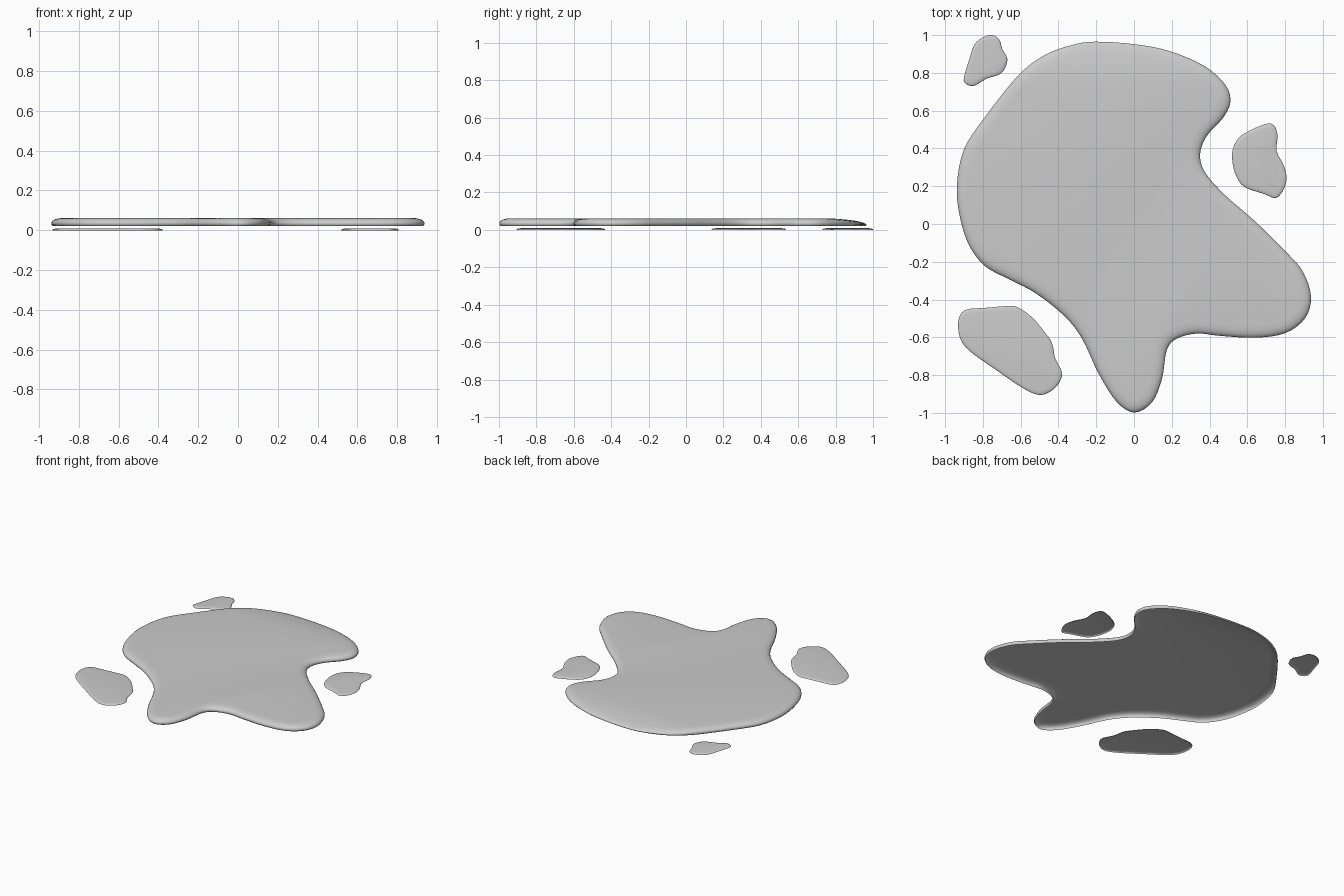
import bpy, bmesh, math
from mathutils import Vector

if "Cube" in bpy.data.objects:
    bpy.data.objects.remove(bpy.data.objects["Cube"])

MAIN = [(-.21, .965), (0, .952), (.19, .915), (.375, .835), (.485, .735), (.51, .645),
        (.47, .56), (.385, .465), (.35, .37), (.375, .275), (.48, .155), (.64, .015),
        (.80, -.143), (.893, -.25), (.937, -.385), (.905, -.5), (.80, -.578), (.64, -.602),
        (.455, -.592), (.333, -.58), (.227, -.607), (.174, -.667), (.148, -.82),
        (.095, -.945), (0, -.998), (-.095, -.938), (-.19, -.787), (-.275, -.607),
        (-.37, -.486), (-.523, -.365), (-.655, -.296), (-.79, -.222), (-.877, -.105),
        (-.925, .053), (-.937, .21), (-.90, .396), (-.79, .565), (-.613, .787),
        (-.475, .893), (-.338, .945)]
BACK_DROP = [(-.75, 1.0), (-.713, .977), (-.697, .925), (-.67, .872), (-.69, .813),
             (-.724, .787), (-.78, .77), (-.85, .73), (-.893, .745), (-.9, .777),
             (-.872, .872), (-.845, .95), (-.80, .988)]
RIGHT_DROP = [(.692, .528), (.74, .523), (.76, .47), (.755, .386), (.792, .312),
              (.808, .238), (.787, .174), (.75, .137), (.692, .158), (.586, .195),
              (.544, .248), (.523, .317), (.523, .396), (.57, .47)]
FRONT_DROP = [(-.68, -.435), (-.623, -.438), (-.544, -.49), (-.47, -.576), (-.433, -.634),
              (-.417, -.713), (-.38, -.79), (-.407, -.856), (-.465, -.898), (-.518, -.902),
              (-.6, -.862), (-.734, -.77), (-.866, -.676), (-.92, -.607), (-.93, -.512),
              (-.893, -.455), (-.787, -.444)]


def smooth_loop(points, steps):
    """Closed Catmull-Rom curve through the points."""
    p = [Vector(q) for q in points]
    n, out = len(p), []
    for i in range(n):
        a, b, c, d = p[i - 1], p[i], p[(i + 1) % n], p[(i + 2) % n]
        for k in range(steps):
            t = k / steps
            out.append(0.5 * (2 * b + (c - a) * t + (2 * a - 5 * b + 4 * c - d) * t * t
                              + (3 * b - a - 3 * c + d) * t ** 3))
    return out


def puddle(name, points, rim, steps, thin_back=False):
    """Rings of (inset, z) around the outline, capped on top, open below."""
    loop = smooth_loop(points, steps)
    n = len(loop)
    inward = []
    for i in range(n):
        t = (loop[(i + 1) % n] - loop[i - 1]).normalized()
        inward.append(Vector((t.y, -t.x)))   # outlines run clockwise
    bm = bmesh.new()
    rings = [[bm.verts.new((*(p + d * inset), z)) for p, d in zip(loop, inward)]
             for inset, z in rim]
    for lo, hi in zip(rings, rings[1:]):
        for i in range(n):
            j = (i + 1) % n
            bm.faces.new((lo[j], lo[i], hi[i], hi[j]))
    bm.faces.new(rings[-1][::-1])
    if thin_back:
        # the sheet tapers towards its back edge
        z0 = rim[0][1]
        for y in (.72, .77, .82, .86, .9):
            bmesh.ops.bisect_plane(bm, geom=bm.verts[:] + bm.edges[:] + bm.faces[:],
                                   plane_co=(0, y, 0), plane_no=(0, 1, 0))
        for v in bm.verts:
            t = max(0, (v.co.y - .72) / .25)
            v.co.z = z0 + (v.co.z - z0) * (1 - .6 * t * t)
    me = bpy.data.meshes.new(name)
    bm.to_mesh(me)
    bm.free()
    ob = bpy.data.objects.new(name, me)
    bpy.context.collection.objects.link(ob)
    bpy.ops.object.select_all(action='DESELECT')
    ob.select_set(True)
    bpy.context.view_layer.objects.active = ob
    bpy.ops.object.shade_smooth_by_angle(angle=math.radians(80))


# Main puddle: an open shell with a rounded rim
puddle("main_puddle", MAIN,
       [(.006, .022), (0, .030), (0, .038), (.005, .047), (.018, .055),
        (.038, .060), (.065, .062)], 4, True)

# Small separate drops, almost flat
drop_rim = [(0, 0), (.001, .004), (.006, .007), (.022, .009)]
for name, pts in (("back_drop", BACK_DROP), ("right_drop", RIGHT_DROP),
                  ("front_drop", FRONT_DROP)):
    puddle(name, pts, drop_rim, 3)
